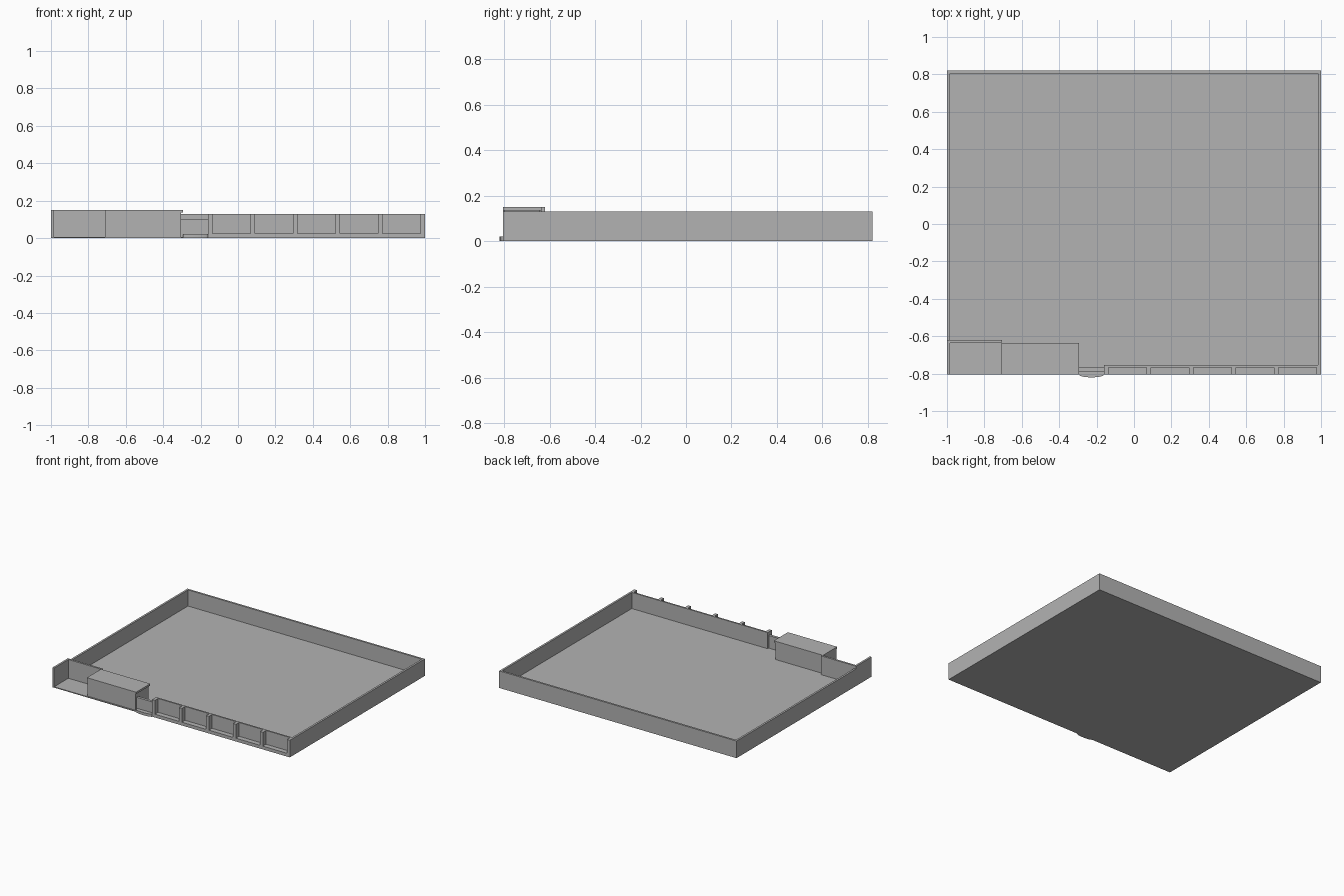
import bpy
import bmesh
import math

if "Cube" in bpy.data.objects:
    bpy.data.objects.remove(bpy.data.objects["Cube"], do_unlink=True)

grey = bpy.data.materials.new("plain_grey")
grey.use_nodes = True
colour = (0.45, 0.45, 0.45, 1)
grey.diffuse_color = colour
grey.node_tree.nodes["Principled BSDF"].inputs["Base Color"].default_value = colour


def prism(name, outline, z0, z1):
    """Extrude a flat outline upwards."""
    bm = bmesh.new()
    face = bm.faces.new([bm.verts.new((x, y, z0)) for x, y in outline])
    top = bmesh.ops.extrude_face_region(bm, geom=[face])["geom"]
    for v in top:
        if isinstance(v, bmesh.types.BMVert):
            v.co.z = z1
    bmesh.ops.recalc_face_normals(bm, faces=bm.faces)
    mesh = bpy.data.meshes.new(name)
    bm.to_mesh(mesh)
    bm.free()
    mesh.materials.append(grey)
    obj = bpy.data.objects.new(name, mesh)
    bpy.context.collection.objects.link(obj)
    return obj


def box(name, x0, x1, y0, y1, z0, z1):
    return prism(name, [(x0, y0), (x1, y0), (x1, y1), (x0, y1)], z0, z1)


FRONT, BACK = -0.805, 0.82
WALL, HIGH, FLOOR, T = 0.13, 0.15, 0.007, 0.015
POST_W = 0.023

# Ground slab and the boundary walls on three sides
box("ground_slab", -1, 1, FRONT, BACK, 0, FLOOR)
box("back_wall", -1, 1, BACK - T, BACK, 0, WALL)
box("left_wall", 1 - T, 1, FRONT, BACK, 0, WALL)
box("right_wall", -1, -1 + T, -0.62, BACK, 0, WALL)

# Taller recess beside the gatehouse
box("recess_side_wall", -1, -1 + T, FRONT, -0.62, 0, HIGH)
box("recess_back_wall", -1, -0.705, -0.635, -0.62, 0, HIGH)

# Gatehouse with a slightly overhanging roof
box("gatehouse", -0.71, -0.305, FRONT + 0.007, -0.642, 0, 0.136)
box("gatehouse_roof", -0.71, -0.295, FRONT, -0.635, 0.136, HIGH)

# Entrance gate, threshold and rounded step
x0, x1 = -0.295, -0.16
box("gate", x0 - 0.01, x1, -0.788, -0.768, 0, 0.103)
box("threshold", x0, x1, FRONT, -0.768, 0, 0.02)
mid, half = (x0 + x1) / 2, (x1 - x0) / 2
arc = [(mid - half * math.cos(a), FRONT - 0.015 * math.sin(a))
       for a in [math.pi * i / 16 for i in range(17)]]
prism("entrance_step", arc, 0, 0.02)

# Front fence: thin panel, low sill and evenly spaced posts
box("fence_panel", x1, 1, -0.767, -0.755, 0, WALL)
box("fence_sill", x1, 1, FRONT, -0.767, 0, 0.025)
for i in range(6):
    x = x1 + i * (1 - POST_W - x1) / 5
    box("fence_post", x, x + POST_W, FRONT, -0.767, 0.025, WALL)
